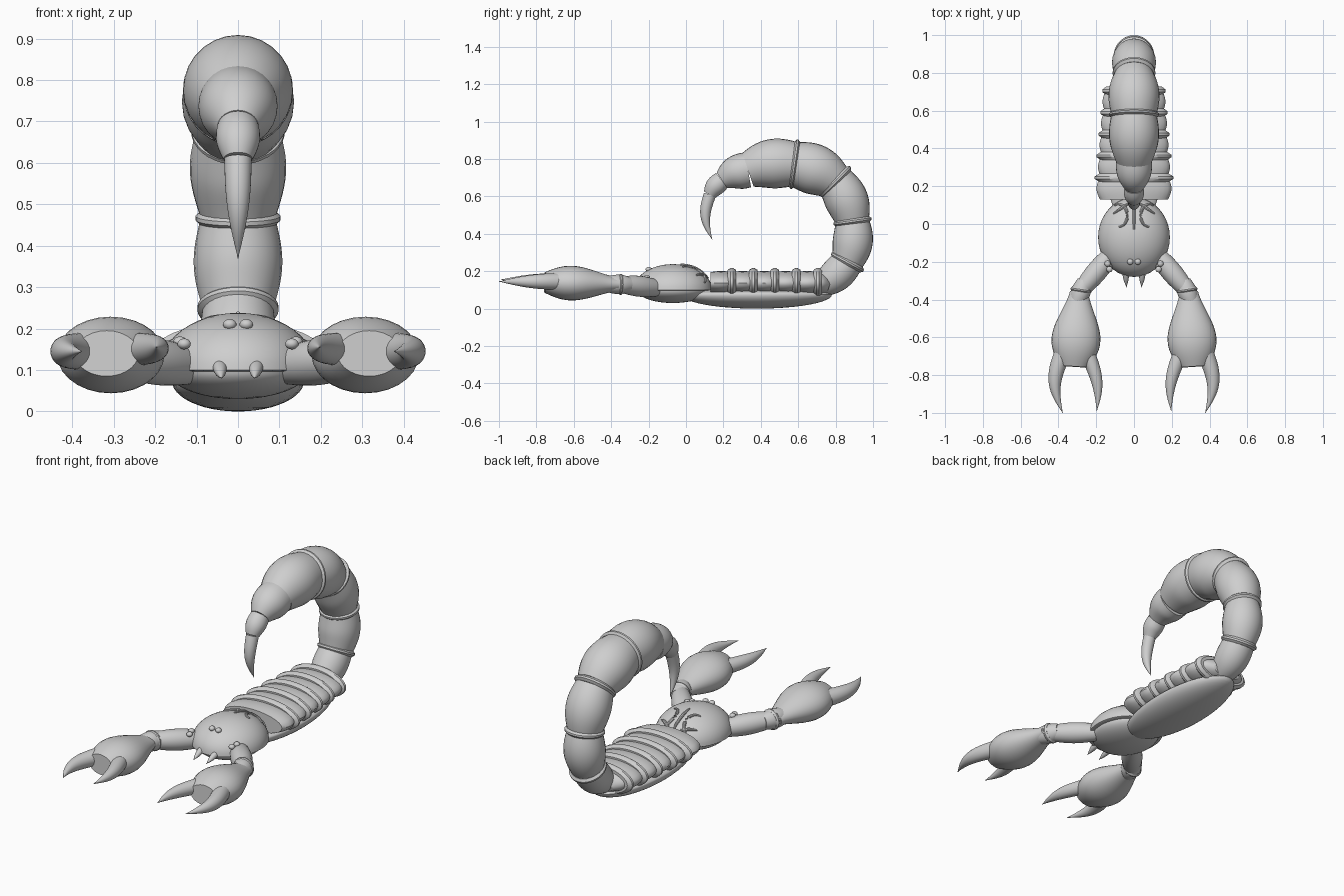
import bpy, bmesh
from math import sin, cos, pi, tau, radians, sqrt
from mathutils import Vector

cube = bpy.data.objects.get("Cube")
if cube:
    bpy.data.objects.remove(cube, do_unlink=True)

shell_grey = bpy.data.materials.new("shell grey")
shell_grey.use_nodes = True
colour = (.62, .62, .62, 1)
shell_grey.diffuse_color = colour
shell_grey.node_tree.nodes["Principled BSDF"].inputs["Base Color"].default_value = colour

SIDEWAYS = Vector((1, 0, 0))
UPWARD = Vector((0, 0, 1))
NO_BOW = Vector((0, 0, 0))


def finish(name, bm):
    """Turn a bmesh into a smooth shaded object that keeps its sharp edges."""
    bmesh.ops.recalc_face_normals(bm, faces=bm.faces)
    mesh = bpy.data.meshes.new(name)
    bm.to_mesh(mesh)
    bm.free()
    mesh.materials.append(shell_grey)
    part = bpy.data.objects.new(name, mesh)
    bpy.context.collection.objects.link(part)
    bpy.ops.object.select_all(action="DESELECT")
    part.select_set(True)
    bpy.context.view_layer.objects.active = part
    bpy.ops.object.shade_smooth_by_angle(angle=radians(35))


def loft(name, centres, radii, sides=28, wide=1):
    """Skin round or oval sections along a path; wide stretches them sideways."""
    bm = bmesh.new()
    rings = []
    last = len(centres) - 1
    for i, (centre, radius) in enumerate(zip(centres, radii)):
        tangent = (centres[min(i + 1, last)] - centres[max(i - 1, 0)]).normalized()
        # Sections of paths in the middle plane are squared to the x axis
        if abs(tangent.x) < .001:
            across = SIDEWAYS
        else:
            across = tangent.cross(UPWARD).normalized()
        along = across.cross(tangent)
        radius = max(radius, .001)
        ring = []
        for k in range(sides):
            turn = tau * k / sides
            offset = along * cos(turn) + across * sin(turn) * wide
            ring.append(bm.verts.new(centre + offset * radius))
        rings.append(ring)
    for ring, following in zip(rings, rings[1:]):
        for k in range(sides):
            bm.faces.new((ring[k - 1], ring[k], following[k], following[k - 1]))
    bm.faces.new(rings[0])
    bm.faces.new(rings[-1])
    finish(name, bm)


def barrel(name, start, end, first, final, bulge, bow=NO_BOW, wide=1, skew=1, steps=16):
    """Tapered body with a swollen middle, optionally bent by the bow vector."""
    start, end = Vector(start), Vector(end)
    centres, radii = [], []
    for i in range(steps + 1):
        t = i / steps
        centres.append(start.lerp(end, t) + bow * sin(pi * t))
        radii.append(first + (final - first) * t + bulge * sin(pi * t ** skew))
    loft(name, centres, radii, wide=wide)


def collar(name, centre, direction, radius, half_width, wide=1):
    """Raised band with chamfered edges."""
    reach = direction.normalized() * half_width
    centres = [centre + reach * t for t in (-1, -.3, .3, 1)]
    loft(name, centres, [radius * s for s in (.88, 1, 1, .88)], sides=36, wide=wide)


def ellipsoid(name, centre, size, above=1, below=1):
    """Ellipsoid whose upper and lower halves can be flattened."""
    bm = bmesh.new()
    bmesh.ops.create_uvsphere(bm, u_segments=40, v_segments=24, radius=1)
    for v in bm.verts:
        v.co.z *= above if v.co.z > 0 else below
        v.co = centre + v.co * Vector(size)
    finish(name, bm)


# Carapace: tall dome overhanging a shallower bowl
head = Vector((0, -.07, .1))
dome = Vector((.19, .21, .138))
ellipsoid("carapace", head, dome, below=.06)
ellipsoid("head_underside", head, (.17, .19, .07), above=.1)

# Belly plate
ellipsoid("belly", Vector((0, .38, .075)), (.16, .4, .075), above=.5)

# Abdomen: oval segments narrowing to the back, a pointed ridge after each
pitch = .115
middle = Vector((0, .13, .137))
for i in range(5):
    back = middle + Vector((0, pitch, 0))
    barrel(f"abdomen_segment_{i + 1}", middle, back, .058, .058, .006, wide=3.1 - i / 8)
    collar(f"abdomen_ridge_{i + 1}", back, back - middle, .08, .022, wide=2.6 - i / 8)
    middle = back
barrel("abdomen_end", middle, middle + Vector((0, .06, -.02)), .058, .035, .006, wide=2.4)

# Tail: each barrel starts where the last one ended, on a new heading
lengths = (.2, .22, .23, .24, .25, .15, .1)
headings = (40, 83, 113, 157, 187, 202, 230)
radii = (.06, .085, .09, .1, .12, .095, .05, .035)
joint = Vector((0, .71, .12))
for i, (length, heading) in enumerate(zip(lengths, headings)):
    angle = radians(heading)
    forward = Vector((0, cos(angle), sin(angle)))
    outward = SIDEWAYS.cross(forward) * -length / 15
    tip = joint + forward * length
    first, final = radii[i], radii[i + 1]
    barrel(f"tail_segment_{i + 1}", joint, tip, first, final, (first + final) / 9, outward)
    if i in range(1, 5):
        collar(f"tail_joint_{i}", joint, forward + previous, first + .013, .016)
    joint, previous = tip, forward

# Stinger
barrel("stinger", joint, (0, .14, .37), .033, 0, .009, Vector((0, -.03, 0)))


# Raised ornament lying on the carapace
def ornament(name, points):
    centres = []
    for x, y in points:
        u, v = x / dome.x, (y - head.y) / dome.y
        height = dome.z * sqrt(max(0, 1 - u * u - v * v))
        centres.append(Vector((x, y, head.z + height + .002)))
    last = len(centres) - 1
    loft(name, centres, [.004 + .005 * sin(pi * i / last) for i in range(last + 1)], sides=10)


ornament("ornament_bar", [(0, .12 - i / 80) for i in range(13)])

# Paired parts
for side, s in (("left", 1), ("right", -1)):
    def limb(name, start, end, *shape, bow=0, **options):
        mirror = Vector((s, 1, 1))
        barrel(f"{side}_{name}", mirror * Vector(start), mirror * Vector(end), *shape,
               bow=SIDEWAYS * s * bow, **options)

    # Arm and pincer
    wrist = Vector((.28, -.35, .13))
    limb("upper_arm", (.12, -.16, .11), wrist, .045, .042, .012)
    limb("forearm", (.26, -.3, .13), (.3, -.41, .13), .038, .045, .01)
    collar(f"{side}_wrist_joint", wrist * Vector((s, 1, 1)), Vector((s * .15, -1, 0)), .056, .012)
    limb("hand", (.29, -.36, .13), (.317, -.755, .14), .035, .055, .045, wide=1.4, skew=1.4)
    limb("outer_finger", (.38, -.69, .145), (.377, -1, .145), .045, 0, .01, bow=.04)
    limb("inner_finger", (.245, -.69, .15), (.197, -.99, .155), .04, 0, .009, bow=-.025)

    # Fang
    limb("fang", (.045, -.24, .115), (.04, -.335, .08), .017, 0, .006)

    # Eyes: one on top, two at the side
    spots = {"top_eye": (.02, -.2, .21), "side_eye": (.14, -.21, .168), "lower_eye": (.13, -.24, .163)}
    for name, (x, y, z) in spots.items():
        ellipsoid(f"{side}_{name}", Vector((s * x, y, z)), (.016, .016, .013))

    # Curl and branch of the ornament
    sweep = [radians(60 + 15 * i) for i in range(15)]
    ornament(f"{side}_ornament_curl", [(s * (.08 + .045 * cos(a)), .045 + .06 * sin(a)) for a in sweep])
    ornament(f"{side}_ornament_branch", [(s * (.02 + i / 100), .115 - i / 150) for i in range(10)])
